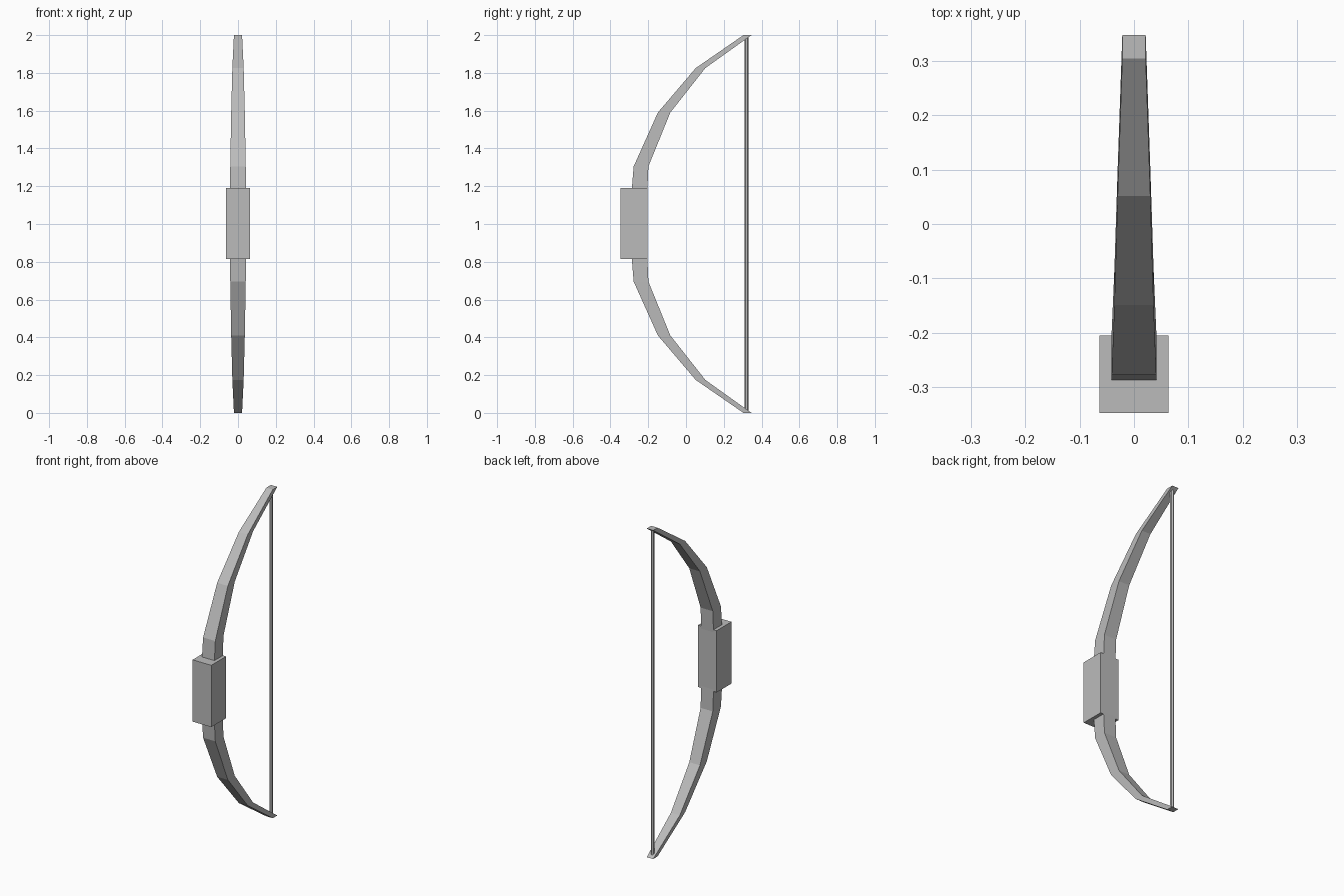
import bpy, bmesh, math
from mathutils import Matrix

if "Cube" in bpy.data.objects:
    bpy.data.objects.remove(bpy.data.objects["Cube"])

grey = bpy.data.materials.new("plain grey")
grey.diffuse_color = (0.5, 0.5, 0.5, 1)
grey.use_nodes = True
grey.node_tree.nodes["Principled BSDF"].inputs["Base Color"].default_value = grey.diffuse_color


def finish(name, bm):
    bmesh.ops.recalc_face_normals(bm, faces=bm.faces)
    mesh = bpy.data.meshes.new(name)
    bm.to_mesh(mesh)
    bm.free()
    mesh.materials.append(grey)
    obj = bpy.data.objects.new(name, mesh)
    bpy.context.collection.objects.link(obj)
    return obj


# Limb stations: height above grip centre, front y, back y, half width
STATIONS = [(0.0, -0.302, -0.213, 0.043), (0.305, -0.277, -0.199, 0.041),
            (0.59, -0.149, -0.083, 0.036), (0.825, 0.051, 0.102, 0.030),
            (1.0, 0.304, 0.347, 0.0215)]


# Limbs: one tapered half, swept through level sections, mirrored about the grip
def limb(name, side):
    bm = bmesh.new()
    rings = [[bm.verts.new((x, y, 1 + side * h))
              for x, y in ((-w, f), (w, f), (w, b), (-w, b))]
             for h, f, b, w in STATIONS]
    for lo, hi in zip(rings, rings[1:]):
        for i in range(4):
            j = (i + 1) % 4
            bm.faces.new((lo[i], lo[j], hi[j], hi[i]))
    bm.faces.new(rings[0])
    bm.faces.new(rings[-1])
    return finish(name, bm)


limb("upper_limb", 1)
limb("lower_limb", -1)

# Grip block
bm = bmesh.new()
bmesh.ops.create_cube(bm, size=1, matrix=Matrix.Translation((0, -0.276, 1.002))
                      @ Matrix.Diagonal((0.126, 0.142, 0.376, 1)))
finish("grip", bm)

# Bowstring
bm = bmesh.new()
bmesh.ops.create_cone(bm, cap_ends=True, segments=6, radius1=0.0105, radius2=0.0105,
                      depth=1.98, matrix=Matrix.Translation((0, 0.32, 1)))
finish("bowstring", bm)
